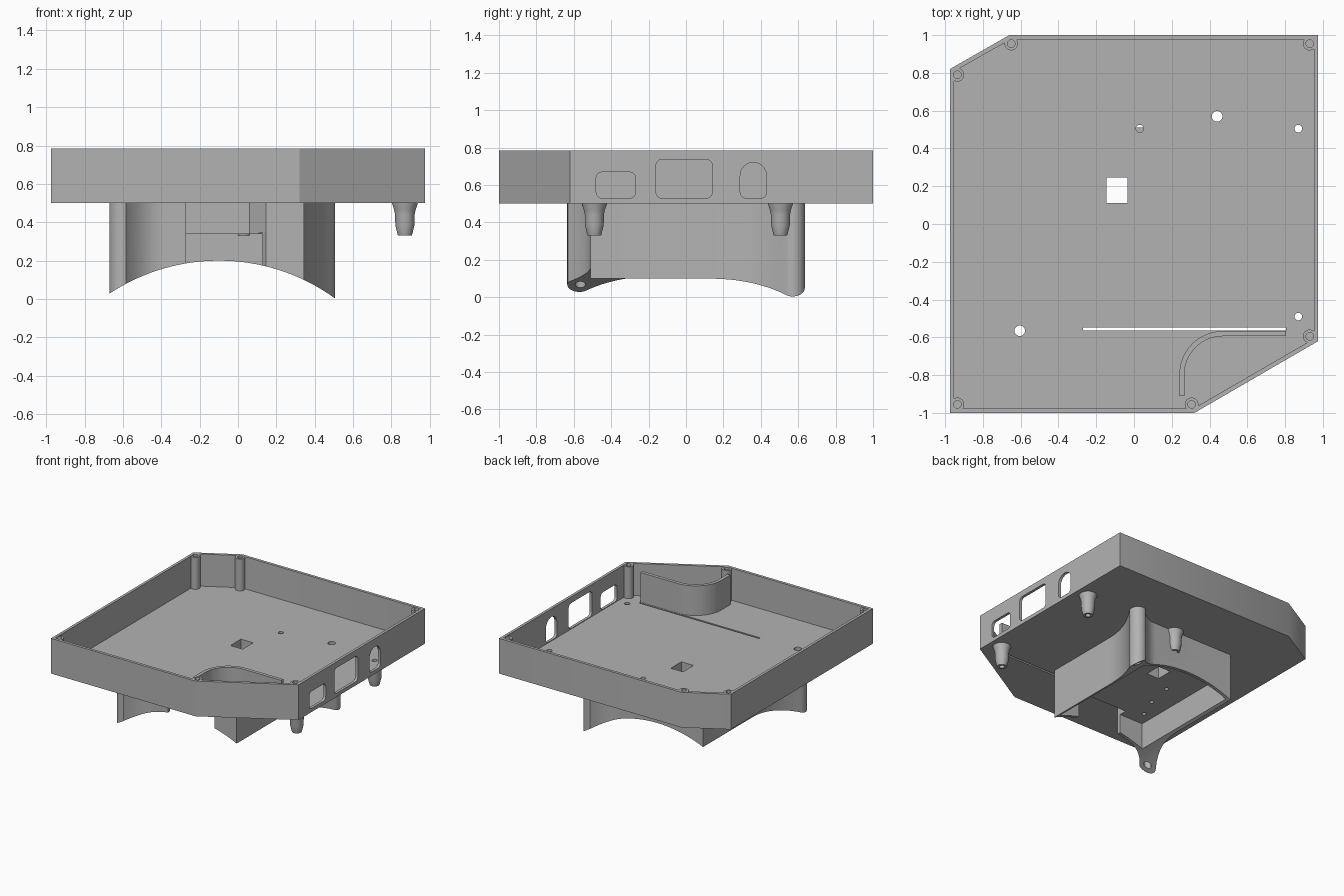
import bpy, bmesh, math
from mathutils import Vector

if "Cube" in bpy.data.objects:
    bpy.data.objects.remove(bpy.data.objects["Cube"], do_unlink=True)

grey = bpy.data.materials.new("plain grey")
grey.use_nodes = True
grey.diffuse_color = (0.45, 0.45, 0.45, 1)
grey.node_tree.nodes["Principled BSDF"].inputs["Base Color"].default_value = (0.45, 0.45, 0.45, 1)


def prism(name, pts, lo, hi, axis="z"):
    """Extrude a 2D outline along an axis."""
    place = {"z": lambda u, v, w: (u, v, w),
             "x": lambda u, v, w: (w, u, v),
             "y": lambda u, v, w: (u, w, v)}[axis]
    bm = bmesh.new()
    face = bm.faces.new([bm.verts.new(place(u, v, lo)) for u, v in pts])
    ext = bmesh.ops.extrude_face_region(bm, geom=[face])
    shift = Vector(place(0, 0, hi - lo))
    bmesh.ops.translate(bm, vec=shift, verts=[g for g in ext["geom"] if isinstance(g, bmesh.types.BMVert)])
    bmesh.ops.recalc_face_normals(bm, faces=bm.faces)
    mesh = bpy.data.meshes.new(name)
    bm.to_mesh(mesh)
    bm.free()
    mesh.materials.append(grey)
    obj = bpy.data.objects.new(name, mesh)
    bpy.context.collection.objects.link(obj)
    return obj


def arc(cx, cy, r, a0, a1, n=16):
    return [(cx + r * math.cos(math.radians(a0 + (a1 - a0) * i / n)),
             cy + r * math.sin(math.radians(a0 + (a1 - a0) * i / n))) for i in range(n + 1)]


def circle(cx, cy, r, n=32):
    return arc(cx, cy, r, 0, 360, n)[:-1]


def rect(x0, x1, y0, y1):
    return [(x0, y0), (x1, y0), (x1, y1), (x0, y1)]


def rounded(x0, x1, y0, y1, r, top):
    """Rectangle with separate bottom and top corner radii."""
    return (arc(x0 + r, y0 + r, r, 180, 270, 6) + arc(x1 - r, y0 + r, r, 270, 360, 6)
            + arc(x1 - top, y1 - top, top, 0, 89, 8) + arc(x0 + top, y1 - top, top, 91, 180, 8))


def bezier(a, b, c, n=14):
    a, b, c = Vector(a), Vector(b), Vector(c)
    return [tuple(a * (1 - t) ** 2 + b * 2 * t * (1 - t) + c * t * t) for t in (i / n for i in range(n + 1))]


def boolean(obj, tools, op="DIFFERENCE"):
    """Apply booleans and remove the tool solids."""
    for tool in tools:
        mod = obj.modifiers.new("cut", "BOOLEAN")
        mod.operation, mod.solver, mod.object = op, "EXACT", tool
        deps = bpy.context.evaluated_depsgraph_get()
        deps.update()
        mesh = bpy.data.meshes.new_from_object(obj.evaluated_get(deps))
        obj.modifiers.clear()
        obj.data = mesh
        bpy.data.objects.remove(tool, do_unlink=True)


def smooth(obj):
    bpy.ops.object.select_all(action="DESELECT")
    obj.select_set(True)
    bpy.context.view_layer.objects.active = obj
    bpy.ops.object.shade_smooth_by_angle(angle=math.radians(30))


BASE, FLOOR, RIM = 0.5, 0.525, 0.785
pegs = [(0.87, 0.505), (0.87, -0.49), (0.03, 0.505)]
lugs = [(0.44, 0.57), (-0.605, -0.565)]

# Tray: two clipped corners, thin walls
outline = [(-0.975, -1), (0.32, -1), (0.975, -0.62), (0.975, 1), (-0.66, 1), (-0.975, 0.82)]
inner = [(-0.953, -0.977), (0.314, -0.977), (0.953, -0.607), (0.953, 0.977), (-0.654, 0.977), (-0.953, 0.807)]
tray = prism("tray", outline, BASE, RIM)
cuts = [prism("tool", inner, FLOOR, 1),
        prism("tool", rect(-0.27, 0.805, -0.564, -0.549), 0.4, 0.6),
        prism("tool", rect(-0.145, -0.035, 0.11, 0.245), 0.4, 0.6)]
cuts += [prism("tool", circle(x, y, 0.02), 0.4, 0.6) for x, y in pegs]
cuts += [prism("tool", circle(x, y, 0.028), 0.4, 0.6) for x, y in lugs]
# Connector windows in the side wall
for y0, y1, z1, top in [(-0.48, -0.27, 0.668, 0.03), (-0.16, 0.14, 0.735, 0.03), (0.29, 0.43, 0.72, 0.07)]:
    cuts.append(prism("tool", rounded(y0, y1, 0.53, z1, 0.03, top), 0.9, 1.1, "x"))
boolean(tray, cuts)
smooth(tray)

# Screw posts in the tray corners
for x, y in [(-0.935, 0.79), (-0.65, 0.955), (0.93, 0.955), (0.93, -0.595), (0.305, -0.955), (-0.935, -0.955)]:
    post = prism("screw_post", circle(x, y, 0.036), FLOOR - 0.01, RIM - 0.002)
    boolean(post, [prism("tool", circle(x, y, 0.02), 0.6, 1)])
    # trim the post to the tray outline
    boolean(post, [prism("tool", [(u * 0.995, v * 0.995) for u, v in outline], 0.4, 1)], "INTERSECT")
    smooth(post)

# Curved guide wall standing on the floor
guide = ([(0.805, -0.567)] + arc(0.47, -0.797, 0.23, 90, 180) + [(0.24, -0.91), (0.267, -0.91)]
         + arc(0.47, -0.797, 0.203, 180, 90) + [(0.805, -0.594)])
smooth(prism("guide_wall", guide, FLOOR - 0.01, 0.765))

# Mounting base: square block with two opposite flared lugs
CX = -0.0825
half = ([(0.345, -0.51)] + bezier((0.345, 0.13), (0.345, 0.33), (0.496, 0.5375))
        + arc(0.44, 0.57, 0.065, -25, 105)
        + bezier((0.418, 0.631), (0.33, 0.51), (0.22, 0.51)))
plan = half + [(2 * CX - x, -y) for x, y in half]
base = prism("mounting_base", plan, -0.1, BASE + 0.005)
cuts = [prism("tool", circle(-0.1, -0.83, 1.03, 160), -1, 1, "y"),
        prism("tool", rect(-0.485, 0.318, -0.483, 0.483), -0.2, 0.34),
        prism("tool", rect(-0.145, -0.035, 0.11, 0.245), 0.2, 0.6),
        # cable opening and pocket at the front
        prism("tool", [(-0.27, -0.6), (0.145, -0.6), (0.145, -0.51), (0.12, -0.47), (-0.27, -0.47)], -0.2, 0.345),
        prism("tool", [(-0.27, -0.6), (0.145, -0.6), (0.145, -0.51), (0.06, -0.42), (-0.27, -0.42)], 0.33, BASE)]
cuts += [prism("tool", circle(x, y, 0.028), -0.2, 0.6) for x, y in lugs]
cuts += [prism("tool", circle(x, y, 0.016, 16), 0.3, 0.4) for x, y in [(-0.29, 0.03), (-0.33, -0.19), (-0.4, -0.36)]]
boolean(base, cuts)
smooth(base)

# Hollow pegs under the tray
profile = [(0.02, 0.505), (0.068, 0.505), (0.066, 0.495), (0.056, 0.465), (0.051, 0.44),
           (0.05, 0.385), (0.039, 0.34), (0.036, 0.33), (0.02, 0.33)]
for x, y in pegs:
    bm = bmesh.new()
    ring = [bm.verts.new((x + r, y, z)) for r, z in profile]
    edges = [bm.edges.new((ring[i - 1], ring[i])) for i in range(len(ring))]
    bmesh.ops.spin(bm, geom=ring + edges, cent=(x, y, 0), axis=(0, 0, 1), angle=math.tau, steps=32)
    bmesh.ops.remove_doubles(bm, verts=bm.verts, dist=0.0005)
    bmesh.ops.recalc_face_normals(bm, faces=bm.faces)
    mesh = bpy.data.meshes.new("peg")
    bm.to_mesh(mesh)
    bm.free()
    mesh.materials.append(grey)
    peg = bpy.data.objects.new("peg", mesh)
    bpy.context.collection.objects.link(peg)
    smooth(peg)
